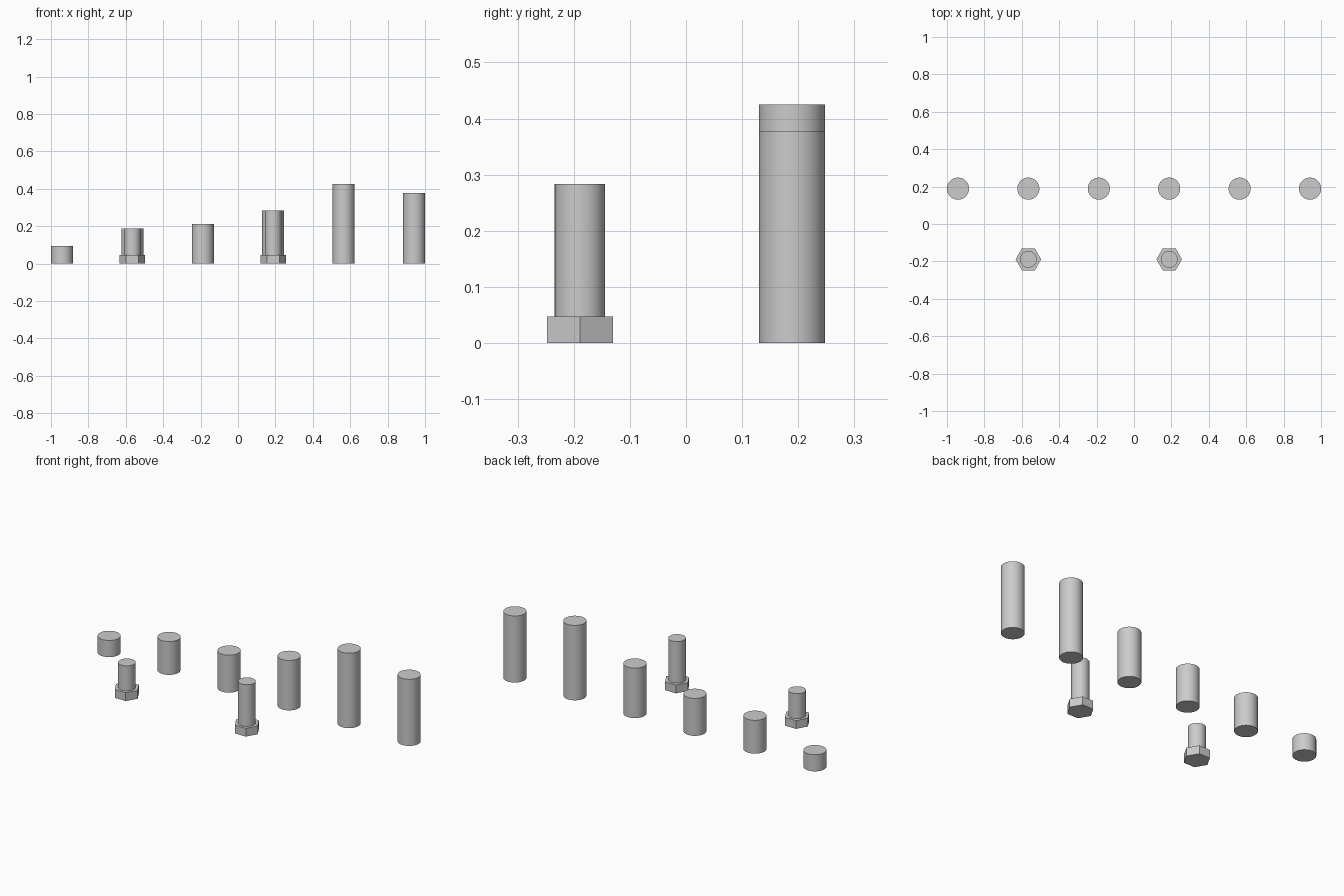
import bpy, math

if "Cube" in bpy.data.objects:
    bpy.data.objects.remove(bpy.data.objects["Cube"])

UNIT = 0.0472          # length step shared by all parts
PITCH = 0.3765         # spacing between columns
ROW = 0.189            # y offset of each row
PIN_R, SHAFT_R = 0.059, 0.045
HEAD_R = PIN_R / math.cos(math.pi / 6)   # hex corner radius, flats match the pin width


def prism(name, sides, radius, x, y, z0, z1, turn=0.0):
    bpy.ops.mesh.primitive_cylinder_add(
        vertices=sides, radius=radius, depth=z1 - z0,
        location=(x, y, (z0 + z1) / 2), rotation=(0, 0, turn))
    ob = bpy.context.object
    ob.name = name
    bpy.ops.object.shade_smooth_by_angle(angle=math.radians(35))
    return ob


def column_x(i):
    return (i - 2.5) * PITCH


# Back row: plain round pins of different lengths
lengths = [2, 4, 4.5, 6, 9, 8]
for i, n in enumerate(lengths):
    prism(f"pin_{i + 1}", 48, PIN_R, column_x(i), ROW, 0, n * UNIT)

# Front row: hex-headed bolts standing on their heads
for i in (1, 3):
    x = column_x(i)
    # Blender's first vertex is on +y, so turn 30 degrees to put corners on x
    prism(f"bolt_head_{i + 1}", 6, HEAD_R, x, -ROW, 0, UNIT, math.radians(30))
    prism(f"bolt_shaft_{i + 1}", 48, SHAFT_R, x, -ROW, UNIT, lengths[i] * UNIT)
